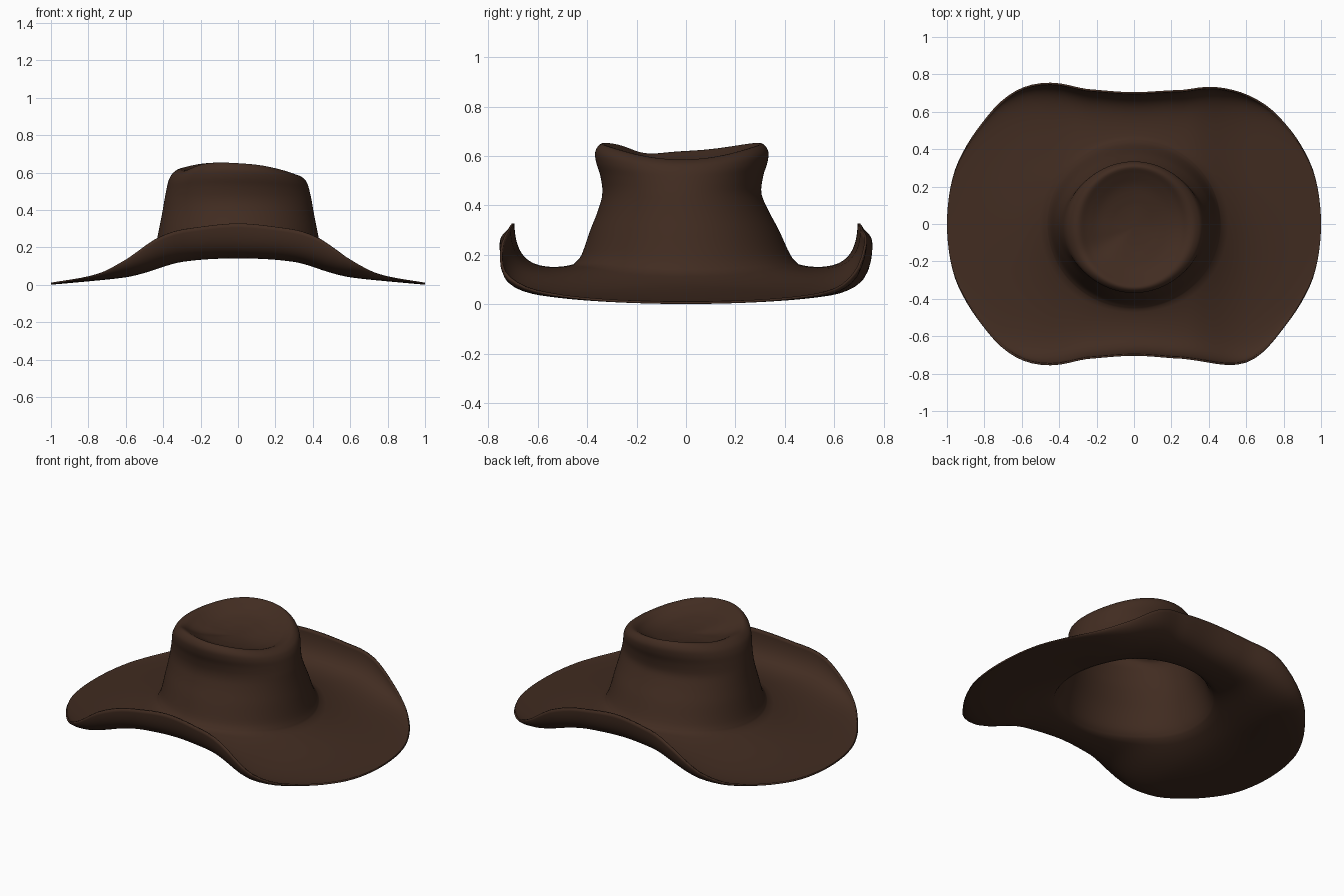
import bpy, bmesh, math

if "Cube" in bpy.data.objects:
    bpy.data.objects.remove(bpy.data.objects["Cube"])

def spline(table, x):
    """Smooth interpolation through sorted (x, y) points."""
    n = len(table)
    x = min(max(x, table[0][0]), table[-1][0])
    i = 0
    while i < n - 2 and x > table[i + 1][0]:
        i += 1
    def slope(j):
        a, b = max(j - 1, 0), min(j + 1, n - 1)
        return (table[b][1] - table[a][1]) / (table[b][0] - table[a][0])
    (x0, y0), (x1, y1) = table[i], table[i + 1]
    d = x1 - x0
    t = (x - x0) / d
    return ((2*t**3 - 3*t*t + 1) * y0 + (t**3 - 2*t*t + t) * d * slope(i)
            + (3*t*t - 2*t**3) * y1 + (t**3 - t*t) * d * slope(i + 1))

def bump(a, centre, width):
    """Bell curve around an angle in degrees."""
    d = (math.degrees(a) - centre + 180) % 360 - 180
    return math.exp(-(d / width) ** 2)

# Brim outline (angle from x axis in one quarter, radius)
OUTLINE = [(-16, 1.0), (0, 1.0), (16, .998), (24, .985), (34, .967), (43, .957), (51, .93),
           (59, .87), (71, .752), (90, .695), (109, .752)]
# Brim height along |x|, and extra lift of the rolled edge along |x|
TROUGH = [(-.3, .127), (0, .148), (.3, .125), (.5, .066), (.6, .044), (.8, .025), (1, .011)]
CURL = [(-.2, .172), (0, .18), (.2, .172), (.42, .165), (.5, .14), (.6, .09), (.75, .03), (1, 0)]
# Crown rings: z, x radius, y radius, from brim up over the rim and into the dented top
CROWN = [(.162, .465, .455), (.2, .445, .423), (.3, .422, .382), (.38, .406, .345),
         (.45, .394, .322), (.52, .382, .33), (.575, .37, .347), (.62, .348, .35),
         (.65, .305, .325), (.63, .255, .285), (.595, .19, .215), (.57, .1, .11)]
COLS = [[(k, row[c]) for k, row in enumerate(CROWN)] for c in range(3)]
N, SUB, BRIM = 128, 4, 24

def outer_radius(a):
    r = spline(OUTLINE, math.degrees(math.atan2(abs(math.sin(a)), abs(math.cos(a)))))
    # back right corner is slightly trimmed, front right one slightly fuller
    return r * (1 - .037 * bump(a, 53, 14) + .015 * bump(a, -50, 8) - .018 * bump(a, -62, 6))

def brim_point(a, s):
    c, sn = math.cos(a), math.sin(a)
    t = 1 - (1 - s) ** 1.8
    r = outer_radius(a)
    x = .465 * c * (1 - t) + r * c * t
    y = .455 * sn * (1 - t) + r * sn * t
    z = (spline(TROUGH, abs(x)) + .045 * c * c * (1 - t) ** 2 + .014 * (1 - t) ** 5
         + spline(CURL, abs(r * c)) * s ** 3)
    return x, y, z

def crown_point(a, k):
    c, sn = math.cos(a), math.sin(a)
    z, rx, ry = (spline(col, k) for col in COLS)
    z += (brim_point(a, 0)[2] - CROWN[0][0]) * max(0, 1 - k / 2)
    rim = min(max((k - 4) / 4, 0), 1) * min(1, (11.6 - k) / 2.5)
    # rim dips at both sides
    z -= rim * (.046 * abs(c) ** 2.6 + .018 * c + .02 * bump(a, 207, 18))
    lean = .017 * min(max((k - 1) / 3, 0), 1)
    return rx * c, ry * sn - lean, z

# Hat body: rings from brim edge to crown top
bm = bmesh.new()
angles = [math.tau * i / N for i in range(N)]
rings = [[bm.verts.new(brim_point(a, j / BRIM)) for a in angles] for j in range(BRIM, 0, -1)]
last = (len(CROWN) - 1) * SUB
rings += [[bm.verts.new(crown_point(a, j / SUB)) for a in angles] for j in range(last + 1)]
for lo, hi in zip(rings, rings[1:]):
    for i in range(N):
        n = (i + 1) % N
        bm.faces.new((lo[i], lo[n], hi[n], hi[i]))
top = bm.verts.new((0, -.017, .562))
for i in range(N):
    bm.faces.new((rings[-1][i], rings[-1][(i + 1) % N], top))

mesh = bpy.data.meshes.new("hat_body")
bm.to_mesh(mesh)
bm.free()
hat = bpy.data.objects.new("hat_body", mesh)
bpy.context.collection.objects.link(hat)

# Dark brown felt
felt = bpy.data.materials.new("dark_brown_felt")
felt.diffuse_color = (.053, .025, .015, 1)
felt.use_nodes = True
felt.node_tree.nodes["Principled BSDF"].inputs["Base Color"].default_value = felt.diffuse_color
mesh.materials.append(felt)

# Felt thickness, kept on the inside
shell = hat.modifiers.new("felt_thickness", 'SOLIDIFY')
shell.thickness = .01
shell.offset = -1

bpy.context.view_layer.objects.active = hat
hat.select_set(True)
bpy.ops.object.shade_smooth_by_angle(angle=math.radians(60))
